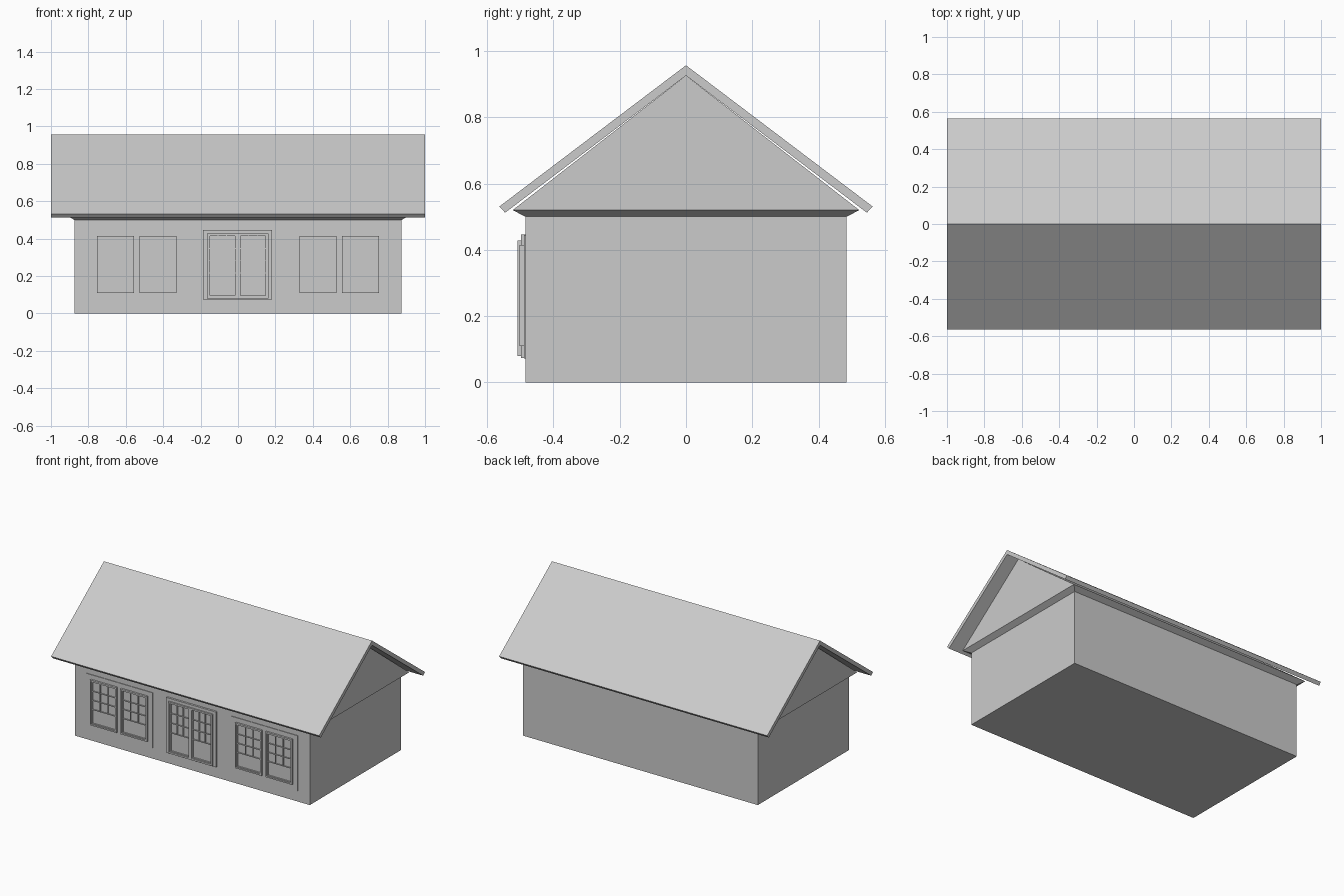
import bpy, bmesh

if "Cube" in bpy.data.objects:
    bpy.data.objects.remove(bpy.data.objects["Cube"])


def make_object(name, bm):
    bmesh.ops.recalc_face_normals(bm, faces=bm.faces)
    mesh = bpy.data.meshes.new(name)
    bm.to_mesh(mesh)
    bm.free()
    ob = bpy.data.objects.new(name, mesh)
    bpy.context.collection.objects.link(ob)
    return ob


def extrude_profile(name, profile, half):
    """Sweep a (y, z) profile along x from -half to half."""
    bm = bmesh.new()
    face = bm.faces.new([bm.verts.new((-half, y, z)) for y, z in profile])
    ext = bmesh.ops.extrude_face_region(bm, geom=[face])
    verts = [v for v in ext["geom"] if isinstance(v, bmesh.types.BMVert)]
    bmesh.ops.translate(bm, verts=verts, vec=(2 * half, 0, 0))
    return make_object(name, bm)


def add_box(bm, x0, x1, y0, y1, z0, z1):
    vs = bmesh.ops.create_cube(bm, size=1)["verts"]
    for v in vs:
        v.co = (x1 if v.co.x > 0 else x0, y1 if v.co.y > 0 else y0, z1 if v.co.z > 0 else z0)


def add_frame(bm, x0, x1, y0, y1, z0, z1, t):
    """Rectangular frame of width t made from stiles and rails."""
    add_box(bm, x0, x0 + t, y0, y1, z0, z1)
    add_box(bm, x1 - t, x1, y0, y1, z0, z1)
    add_box(bm, x0 + t, x1 - t, y0, y1, z0, z0 + t)
    add_box(bm, x0 + t, x1 - t, y0, y1, z1 - t, z1)


def add_bars(bm, x0, x1, y0, y1, zlow, ztop, columns, rows, t=0.004):
    """Glazing bars in the upper part, over a meeting rail at zlow."""
    for i in range(1, columns):
        x = x0 + (x1 - x0) * i / columns
        add_box(bm, x - t / 2, x + t / 2, y0, y1, zlow, ztop)
    for i in range(rows):
        z = zlow + (ztop - zlow) * i / rows
        add_box(bm, x0, x1, y0, y1, z - t / 2, z + t / 2)


WALL_X, WALL_Y, TOP = 0.875, 0.485, 0.50

# Walls with the flared cornice on top
bm = bmesh.new()
rings = []
for hx, hy, z in ((WALL_X, WALL_Y, 0), (WALL_X, WALL_Y, TOP), (0.911, 0.523, 0.52)):
    rings.append([bm.verts.new((sx * hx, sy * hy, z))
                  for sx, sy in ((-1, -1), (1, -1), (1, 1), (-1, 1))])
bm.faces.new(rings[0])
bm.faces.new(rings[-1])
for a, b in zip(rings, rings[1:]):
    for i in range(4):
        j = (i + 1) % 4
        bm.faces.new((a[i], a[j], b[j], b[i]))
make_object("walls", bm)

# Gable ends and roof slab
extrude_profile("gables", [(-0.523, 0.52), (0.523, 0.52), (0, 0.926)], 0.911)
extrude_profile("roof", [(0, 0.957), (0.563, 0.531), (0.546, 0.512), (0, 0.926),
                         (-0.546, 0.512), (-0.563, 0.531)], 1.0)

# Window pairs: thin backing panel, frames, sashes with glazing bars
for side, sign in (("left", -1), ("right", 1)):
    cx = sign * 0.541
    bm = bmesh.new()
    add_box(bm, cx - 0.247, cx + 0.247, -0.489, -0.48, 0.072, 0.445)
    make_object(side + "_window_surround", bm)
    bm = bmesh.new()
    for off in (-0.113, 0.113):
        x0, x1 = cx + off - 0.099, cx + off + 0.099
        add_frame(bm, x0, x1, -0.502, -0.485, 0.11, 0.415, 0.009)
        add_frame(bm, x0 + 0.009, x1 - 0.009, -0.497, -0.485, 0.119, 0.406, 0.005)
        add_bars(bm, x0 + 0.014, x1 - 0.014, -0.496, -0.485, 0.216, 0.401, 3, 3)
    make_object(side + "_windows", bm)

# Double door: casing, inner frame, two glazed leaves
bm = bmesh.new()
add_frame(bm, -0.187, 0.183, -0.498, -0.48, 0.074, 0.447, 0.021)
make_object("door_casing", bm)
bm = bmesh.new()
add_frame(bm, -0.167, 0.163, -0.508, -0.485, 0.08, 0.428, 0.011)
add_box(bm, -0.012, 0.008, -0.508, -0.485, 0.09, 0.418)
make_object("door_frame", bm)
bm = bmesh.new()
for x0, x1 in ((-0.156, -0.012), (0.008, 0.152)):
    add_box(bm, x0, x1, -0.491, -0.48, 0.09, 0.418)
    add_frame(bm, x0, x1, -0.500, -0.485, 0.09, 0.418, 0.005)
    add_bars(bm, x0 + 0.005, x1 - 0.005, -0.498, -0.485, 0.216, 0.413, 3, 3)
make_object("door_leaves", bm)
